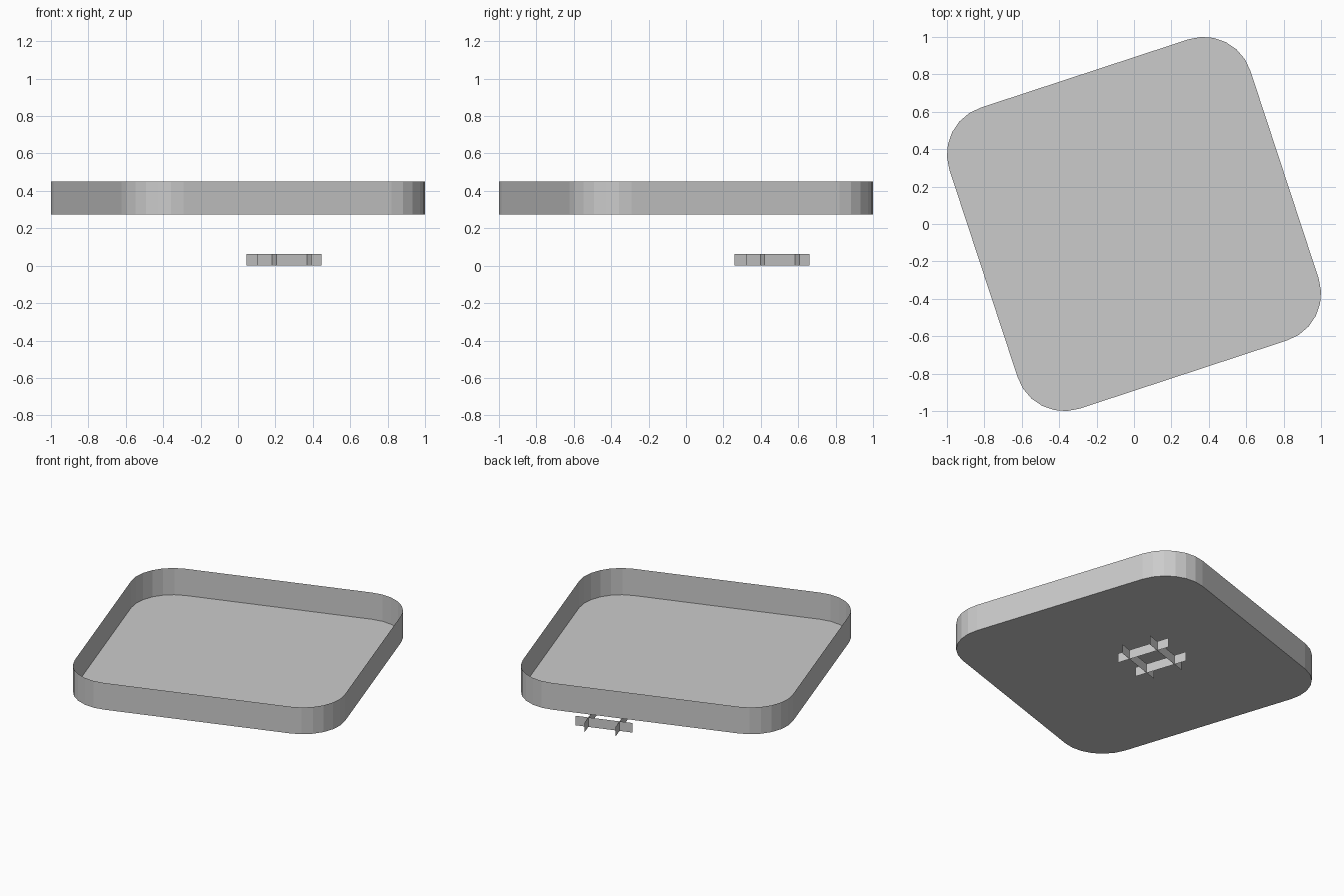
import bpy, bmesh, math
from mathutils import Matrix, Vector

cube = bpy.data.objects.get("Cube")
if cube:
    bpy.data.objects.remove(cube, do_unlink=True)

TURN = Matrix.Rotation(math.radians(18.2), 4, 'Z')
HALF, RADIUS, STEPS = 0.847, 0.262, 6
FLOOR_Z, RIM_Z = 0.273, 0.45

# Single grey material
grey = bpy.data.materials.new("light_grey")
grey.use_nodes = True
colour = (0.6, 0.6, 0.6, 1)
grey.diffuse_color = colour
grey.node_tree.nodes["Principled BSDF"].inputs["Base Color"].default_value = colour


def finish(bm, name, matrix):
    bm.transform(matrix)
    mesh = bpy.data.meshes.new(name)
    bm.to_mesh(mesh)
    bm.free()
    mesh.materials.append(grey)
    obj = bpy.data.objects.new(name, mesh)
    bpy.context.collection.objects.link(obj)
    return obj


# Open tray: rounded square floor with thin upright walls
bm = bmesh.new()
outline = []
for corner in range(4):
    diagonal = math.radians(45 + 90 * corner)
    centre = Vector((math.cos(diagonal), math.sin(diagonal), 0)) * (HALF - RADIUS) * math.sqrt(2)
    for step in range(STEPS + 1):
        a = math.radians(90 * corner + 90 * step / STEPS)
        outline.append(centre + RADIUS * Vector((math.cos(a), math.sin(a), 0)))
lower = [bm.verts.new((p.x, p.y, FLOOR_Z)) for p in outline]
upper = [bm.verts.new((p.x, p.y, RIM_Z)) for p in outline]
bm.faces.new(lower[::-1])
for i in range(len(outline)):
    j = (i + 1) % len(outline)
    bm.faces.new((lower[i], lower[j], upper[j], upper[i]))
finish(bm, "tray", TURN)

# Crossed thin slats beneath the tray
LENGTH, OFFSET, HEIGHT = 0.179, 0.098, 0.063
place = Matrix.Translation((0.245, 0.46, 0)) @ TURN
for direction, angle in (("long", 0), ("cross", 90)):
    for side in (-1, 1):
        bm = bmesh.new()
        y = side * OFFSET
        ring = [(-LENGTH, y, 0), (LENGTH, y, 0), (LENGTH, y, HEIGHT), (-LENGTH, y, HEIGHT)]
        bm.faces.new([bm.verts.new(p) for p in ring])
        finish(bm, f"{direction}_slat_{'a' if side < 0 else 'b'}",
               place @ Matrix.Rotation(math.radians(angle), 4, 'Z'))
